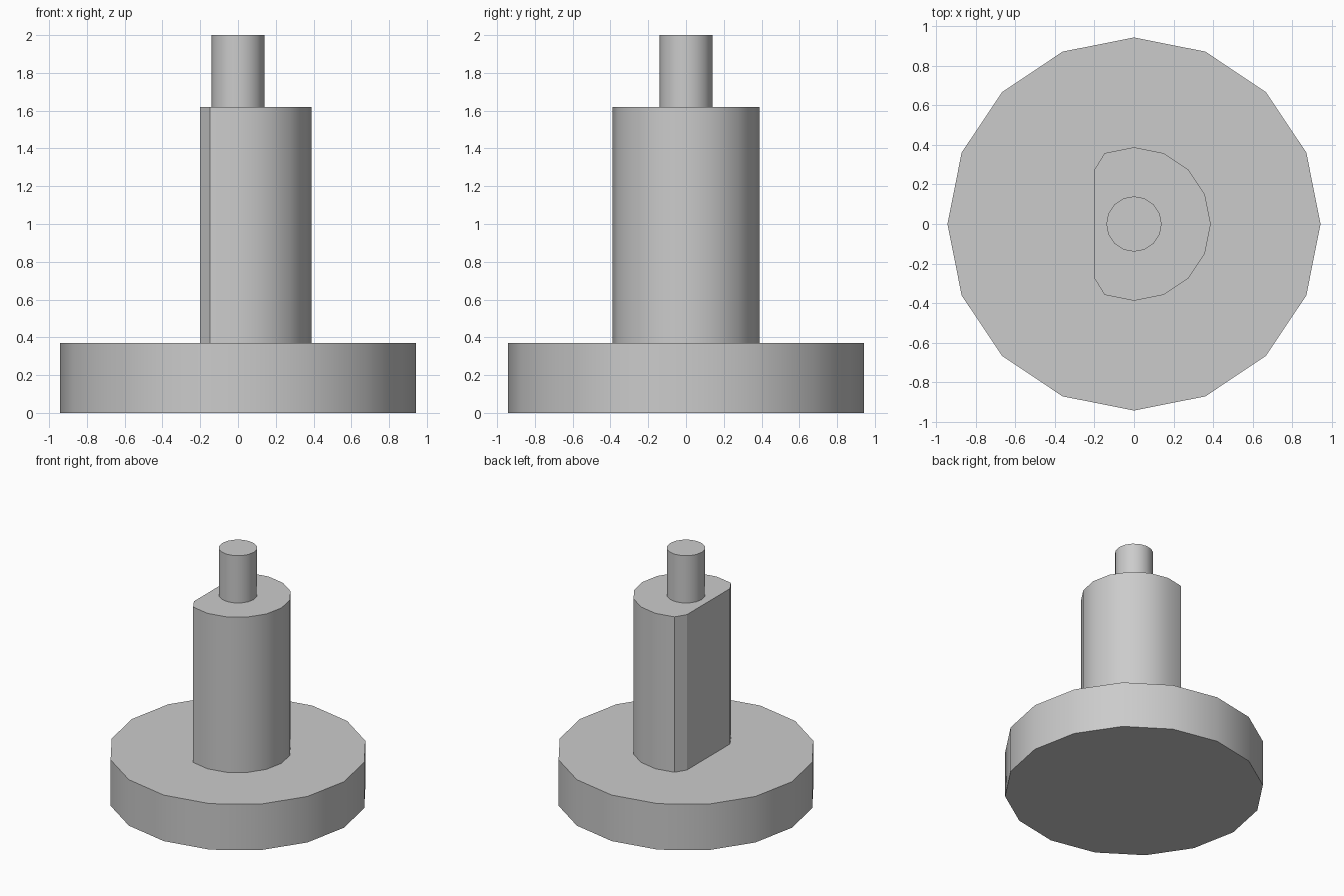
import bpy, bmesh, math

cube = bpy.data.objects.get("Cube")
if cube:
    bpy.data.objects.remove(cube, do_unlink=True)

SIDES = 16

grey = bpy.data.materials.new("plain grey")
grey.use_nodes = True
colour = (0.6, 0.6, 0.6, 1)
grey.diffuse_color = colour
grey.node_tree.nodes["Principled BSDF"].inputs["Base Color"].default_value = colour


def cylinder(name, radius, bottom, top, flat_x=None):
    """Upright cylinder; vertices beyond flat_x are pushed onto a flat side."""
    bm = bmesh.new()
    ring = []
    for i in range(SIDES):
        a = math.tau * i / SIDES
        x, y = radius * math.cos(a), radius * math.sin(a)
        if flat_x is not None and x < flat_x:
            x = flat_x
            # the flat is one face, so keep only its two end points
            if abs(y) < radius * 0.7:
                continue
        ring.append(bm.verts.new((x, y, bottom)))
    base = bm.faces.new(ring)
    up = bmesh.ops.extrude_face_region(bm, geom=[base], use_keep_orig=True)["geom"]
    for v in up:
        if isinstance(v, bmesh.types.BMVert):
            v.co.z = top
    bmesh.ops.recalc_face_normals(bm, faces=bm.faces)
    mesh = bpy.data.meshes.new(name)
    bm.to_mesh(mesh)
    bm.free()
    mesh.materials.append(grey)
    obj = bpy.data.objects.new(name, mesh)
    bpy.context.collection.objects.link(obj)
    # round sides are smooth, rims and the flat stay crisp
    bpy.ops.object.select_all(action="DESELECT")
    obj.select_set(True)
    bpy.context.view_layer.objects.active = obj
    bpy.ops.object.shade_smooth_by_angle(angle=math.radians(28))
    return obj


# Wide foot, D-shaped shaft, slim pin
cylinder("base_disc", 0.943, 0, 0.37)
cylinder("flatted_shaft", 0.388, 0.37, 1.62, flat_x=-0.2)
cylinder("top_pin", 0.14, 1.62, 2)
